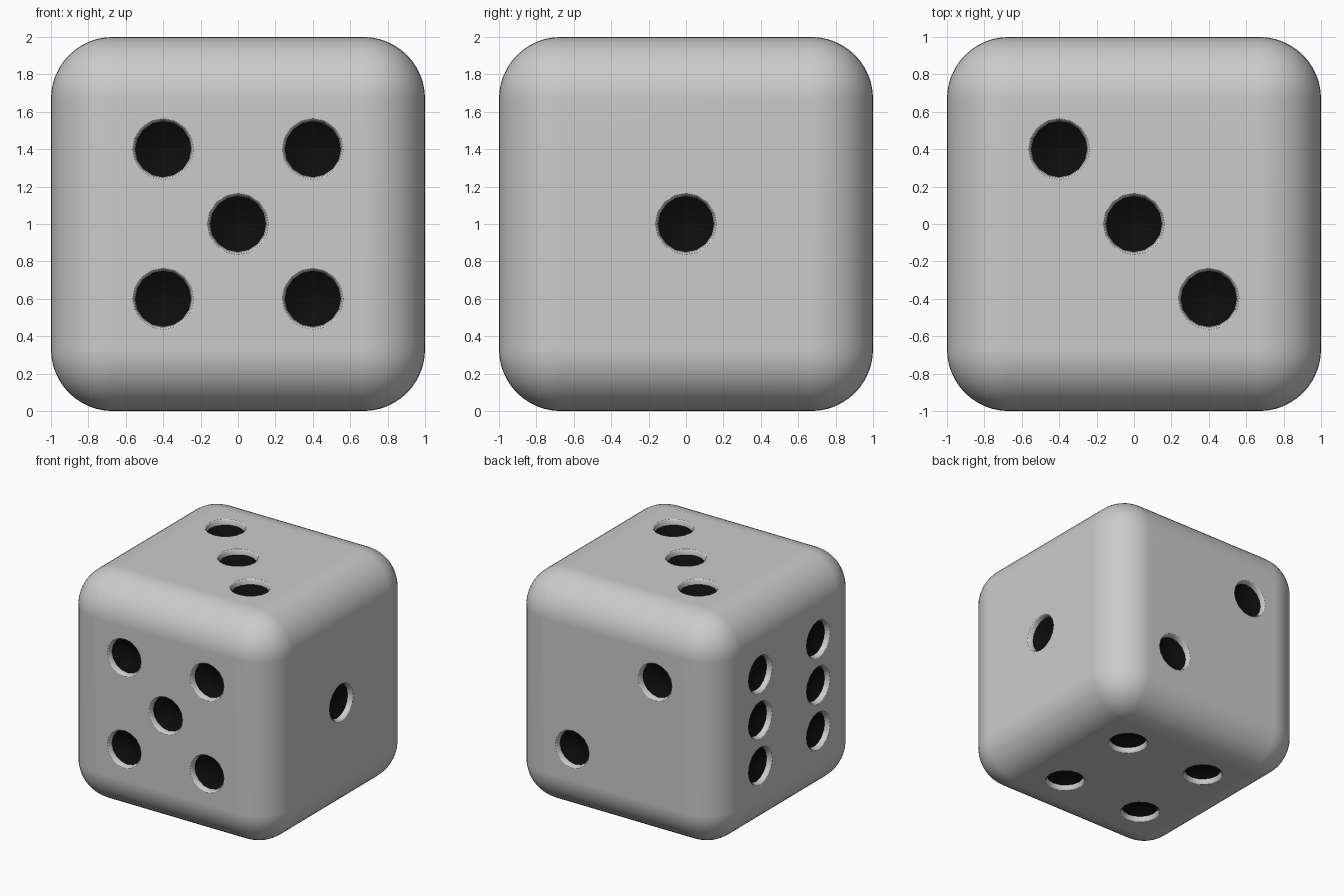
import bpy, bmesh, math
from mathutils import Vector

if "Cube" in bpy.data.objects:
    bpy.data.objects.remove(bpy.data.objects["Cube"])

SIDES = 16
S = 0.4

black = bpy.data.materials.new("pip_black")
black.diffuse_color = (0.004, 0.004, 0.004, 1)
black.use_nodes = True
black.node_tree.nodes["Principled BSDF"].inputs["Base Color"].default_value = black.diffuse_color


def make_object(name, bm):
    mesh = bpy.data.meshes.new(name)
    bm.to_mesh(mesh)
    bm.free()
    mesh.materials.append(None)      # slot 0: plain grey
    mesh.materials.append(black)     # slot 1: pip colour
    obj = bpy.data.objects.new(name, mesh)
    bpy.context.collection.objects.link(obj)
    return obj


# Pip plug profile: radius, height above the face (soft lip, wall, shallow bowl)
PROFILE = [(0.185, 0.02), (0.163, -0.003), (0.154, -0.012), (0.149, -0.045),
           (0.105, -0.07), (0.055, -0.086)]
BLACK_FROM = 3


def add_pip(bm, centre, u, v, n):
    rings = []
    for r, h in PROFILE:
        rings.append([bm.verts.new(centre + n * h
                                   + u * r * math.cos(2 * math.pi * i / SIDES)
                                   + v * r * math.sin(2 * math.pi * i / SIDES))
                      for i in range(SIDES)])
    bm.faces.new(rings[0])
    for k in range(len(rings) - 1):
        for i in range(SIDES):
            j = (i + 1) % SIDES
            f = bm.faces.new((rings[k][i], rings[k][j], rings[k + 1][j], rings[k + 1][i]))
            f.material_index = 1 if k >= BLACK_FROM else 0
    tip = bm.verts.new(centre + n * -0.09)
    for i in range(SIDES):
        f = bm.faces.new((rings[-1][i], rings[-1][(i + 1) % SIDES], tip))
        f.material_index = 1


# Rounded body
bm = bmesh.new()
bmesh.ops.create_cube(bm, size=2)
bmesh.ops.translate(bm, verts=bm.verts, vec=(0, 0, 1))
bmesh.ops.bevel(bm, geom=bm.edges[:], offset=0.33, offset_type='OFFSET',
                segments=12, profile=0.5, affect='EDGES')
bmesh.ops.recalc_face_normals(bm, faces=bm.faces[:])
body = make_object("die_body", bm)

# Pips on each side: normal, horizontal axis, vertical axis, positions
X, Y, Z = Vector((1, 0, 0)), Vector((0, 1, 0)), Vector((0, 0, 1))
corners = [(a, b) for a in (-S, S) for b in (-S, S)]
sides = [
    (-Y, X, Z, corners + [(0, 0)]),                        # front: five
    (X, Y, Z, [(0, 0)]),                                   # right: one
    (Z, X, Y, [(-S, S), (0, 0), (S, -S)]),                 # top: three
    (Y, X, Z, [(-S, S), (S, -S)]),                         # back: two
    (-X, Y, Z, corners + [(-S, 0), (S, 0)]),               # left: six
    (-Z, X, Y, corners),                                   # bottom: four
]
bm = bmesh.new()
for n, u, v, spots in sides:
    for a, b in spots:
        add_pip(bm, Z + n + u * a + v * b, u, v, n)
bmesh.ops.recalc_face_normals(bm, faces=bm.faces[:])
cutter = make_object("pip_cutter", bm)
cutter.hide_render = True

# Cut the pips, then shade
bpy.context.view_layer.objects.active = body
body.select_set(True)
cut = body.modifiers.new("pips", 'BOOLEAN')
cut.operation = 'DIFFERENCE'
cut.solver = 'EXACT'
cut.object = cutter
bpy.ops.object.modifier_apply(modifier=cut.name)
bpy.data.objects.remove(cutter, do_unlink=True)
bpy.ops.object.shade_smooth_by_angle(angle=math.radians(50))
wn = body.modifiers.new("normals", 'WEIGHTED_NORMAL')
wn.keep_sharp = True
